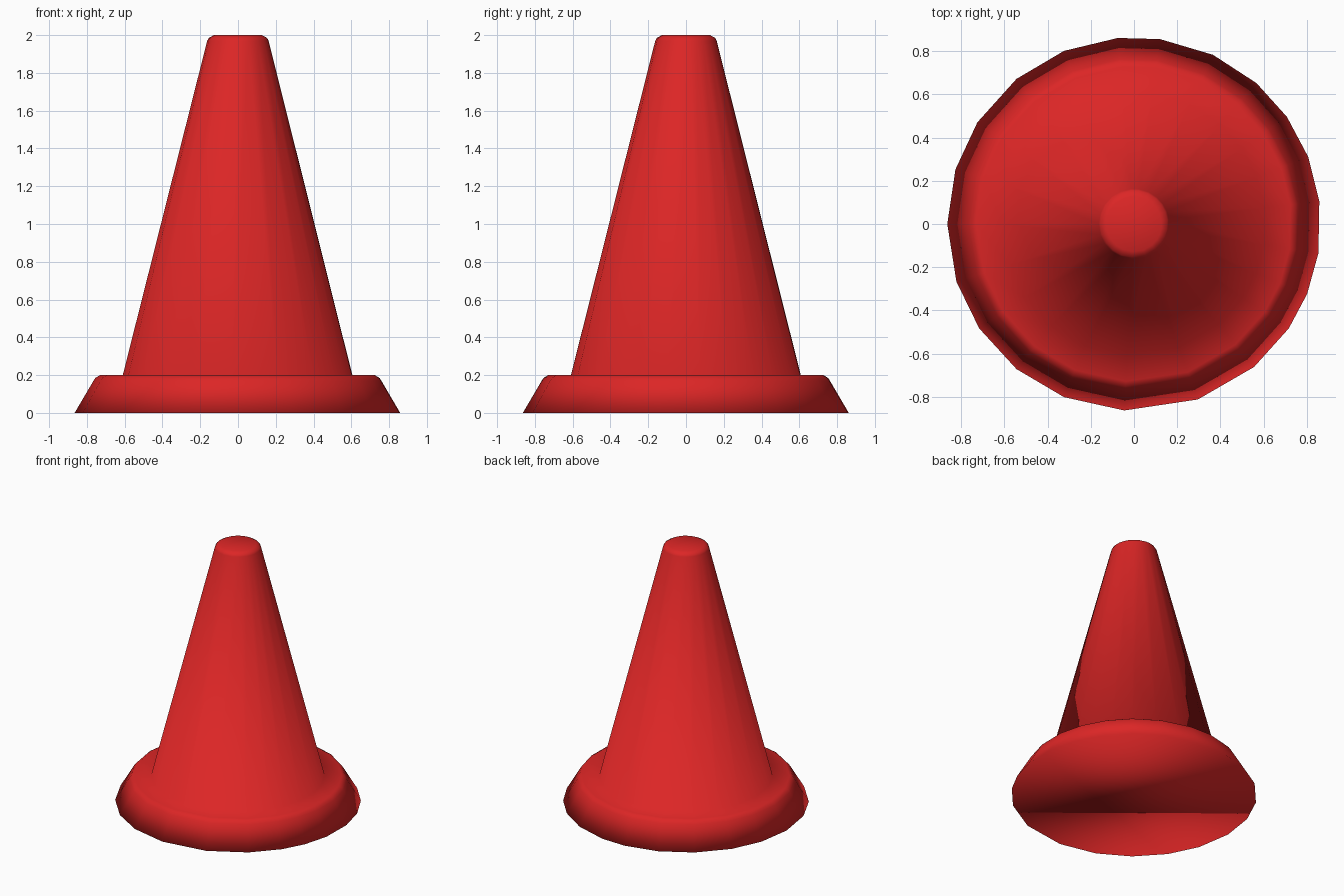
import bpy, bmesh
from math import radians, cos, sin

cube = bpy.data.objects.get("Cube")
if cube:
    bpy.data.objects.remove(cube, do_unlink=True)

# Single red plastic colour
red = bpy.data.materials.new("red_plastic")
red.use_nodes = True
colour = (0.716, 0.019, 0.019, 1)
red.diffuse_color = colour
red.node_tree.nodes["Principled BSDF"].inputs["Base Color"].default_value = colour

# Slightly uneven hand-cut sides, and the outline as (radius, height)
ANGLES = [7, 21, 35, 49, 65, 82, 95, 112, 129, 147, 163,
          180, 198, 214, 231, 248, 267, 290, 310, 326, 338, 351]
PROFILE = [(0.865, 0), (0.765, 0.17), (0.755, 0.185), (0.73, 0.2),
           (0.61, 0.2), (0.163, 1.97), (0.155, 1.985), (0.128, 2)]


def lathe(name, profile, angles, material):
    """Closed solid of revolution with smooth shading."""
    bm = bmesh.new()
    rings = [[bm.verts.new((r * cos(radians(a)), r * sin(radians(a)), z))
              for a in angles] for r, z in profile]
    n = len(angles)
    for low, high in zip(rings, rings[1:]):
        for i in range(n):
            j = (i + 1) % n
            bm.faces.new((low[i], low[j], high[j], high[i]))
    bm.faces.new(rings[0][::-1])
    bm.faces.new(rings[-1])
    for face in bm.faces:
        face.smooth = True
    mesh = bpy.data.meshes.new(name)
    bm.to_mesh(mesh)
    bm.free()
    mesh.materials.append(material)
    obj = bpy.data.objects.new(name, mesh)
    bpy.context.collection.objects.link(obj)
    return obj


# Cone body and flared foot as one continuous shell
lathe("cone_with_foot", PROFILE, ANGLES, red)
